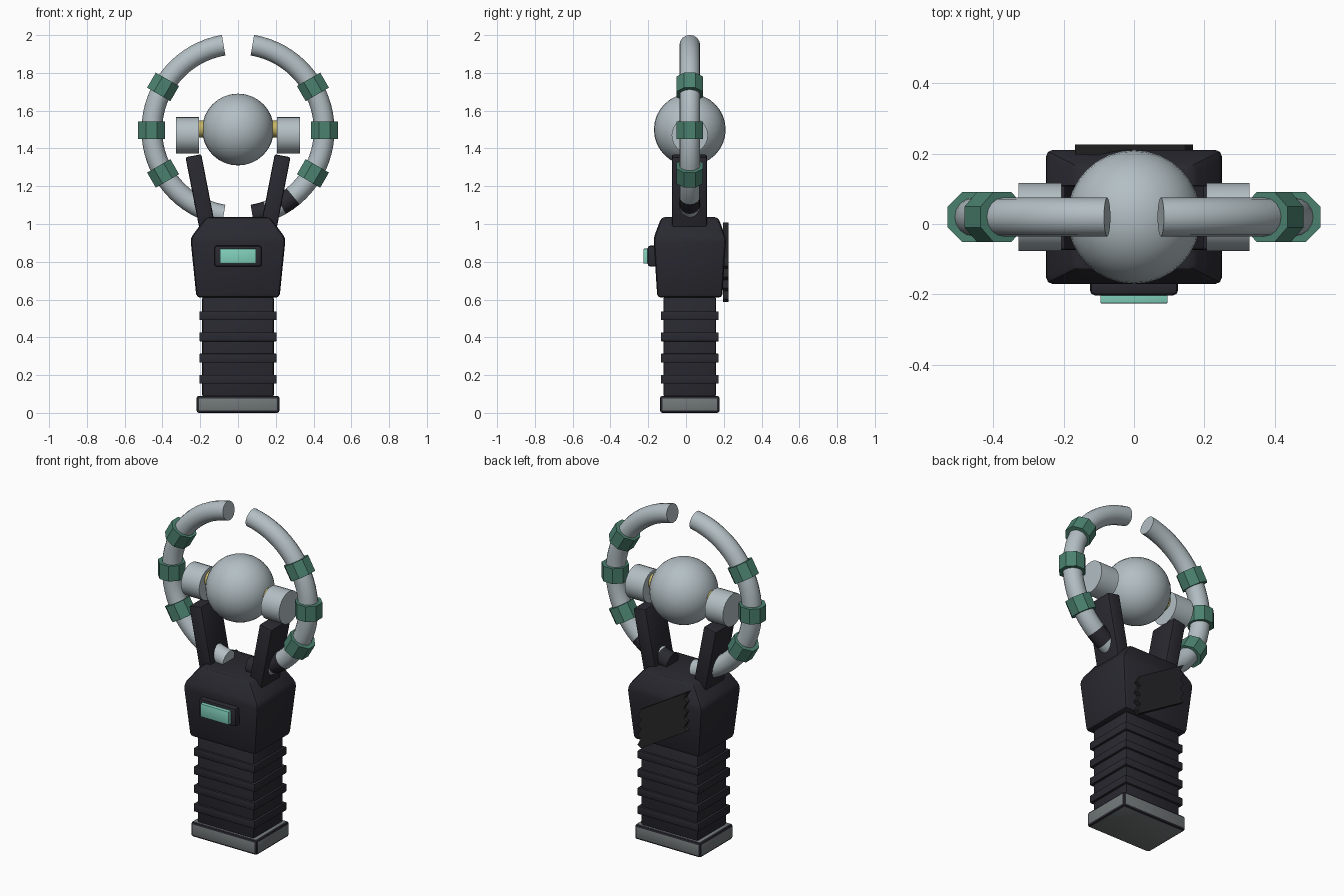
import bpy, bmesh, math
from mathutils import Matrix, Vector

cube = bpy.data.objects.get("Cube")
if cube:
    bpy.data.objects.remove(cube, do_unlink=True)

Y0 = 0.02          # depth of the main axis
RING_Z = 1.497     # centre of the open ring
RING_R = 0.456
TUBE_R = 0.055


def material(name, r, g, b):
    m = bpy.data.materials.new(name)
    m.use_nodes = True
    m.diffuse_color = (r, g, b, 1)
    m.node_tree.nodes["Principled BSDF"].inputs["Base Color"].default_value = (r, g, b, 1)
    return m


DARK = material("dark_plastic", 0.022, 0.022, 0.030)
CHARCOAL = material("charcoal", 0.020, 0.020, 0.022)
STEEL = material("pale_steel", 0.45, 0.52, 0.55)
GREY = material("grey_metal", 0.17, 0.19, 0.19)
GREEN = material("green_band", 0.07, 0.22, 0.16)
TEAL = material("teal_button", 0.22, 0.63, 0.50)
GOLD = material("gold", 0.55, 0.45, 0.13)


def finish(name, bm, mats, smooth=30):
    bmesh.ops.recalc_face_normals(bm, faces=bm.faces)
    mesh = bpy.data.meshes.new(name)
    bm.to_mesh(mesh)
    bm.free()
    for m in mats:
        mesh.materials.append(m)
    ob = bpy.data.objects.new(name, mesh)
    bpy.context.collection.objects.link(ob)
    if smooth:
        bpy.ops.object.select_all(action='DESELECT')
        ob.select_set(True)
        bpy.context.view_layer.objects.active = ob
        bpy.ops.object.shade_smooth_by_angle(angle=math.radians(smooth))
    return ob


def bevel(bm, width, segments=2):
    if width:
        bmesh.ops.bevel(bm, geom=bm.edges[:], offset=width, segments=segments,
                        profile=0.5, affect='EDGES', clamp_overlap=True)


def skin(bm, loops):
    """Bridge a stack of equal loops and cap both ends."""
    rows = [[bm.verts.new(p) for p in loop] for loop in loops]
    n = len(rows[0])
    for a, b in zip(rows, rows[1:]):
        for i in range(n):
            j = (i + 1) % n
            bm.faces.new((a[i], a[j], b[j], b[i]))
    bm.faces.new(rows[0])
    bm.faces.new(rows[-1])


def stack(name, sections, mat, width):
    """Rectangular sections (z, half x, half y) joined upward."""
    bm = bmesh.new()
    skin(bm, [[(sx * hx, Y0 + sy * hy, z) for sx, sy in ((-1, -1), (1, -1), (1, 1), (-1, 1))]
              for z, hx, hy in sections])
    bevel(bm, width)
    return finish(name, bm, [mat])


def box(name, centre, size, mat, width=0, tilt=0):
    bm = bmesh.new()
    bmesh.ops.create_cube(bm, size=1)
    bmesh.ops.scale(bm, vec=size, verts=bm.verts)
    bevel(bm, width)
    bmesh.ops.transform(bm, verts=bm.verts,
                        matrix=Matrix.Translation(centre) @ Matrix.Rotation(tilt, 4, 'Y'))
    return finish(name, bm, [mat])


def cylinder(name, centre, radius, depth, sides, mat, turn, spin=0, smooth=30):
    bm = bmesh.new()
    bmesh.ops.create_cone(bm, cap_ends=True, segments=sides, radius1=radius, radius2=radius, depth=depth)
    bmesh.ops.transform(bm, verts=bm.verts, matrix=Matrix.Translation(centre)
                        @ Matrix.Rotation(turn, 4, 'Y') @ Matrix.Rotation(spin, 4, 'Z'))
    return finish(name, bm, [mat], smooth)


def ring_point(side, angle, radius):
    return Vector((side * radius * math.cos(angle), Y0, RING_Z + radius * math.sin(angle)))


def half_ring(name, side):
    end = math.radians(80.4)
    steps, sides = 32, 16
    loops = []
    for s in range(steps + 1):
        a = -end + 2 * end * s / steps
        loop = []
        for k in range(sides):
            t = math.tau * k / sides
            p = ring_point(side, a, RING_R + TUBE_R * math.cos(t))
            p.y += TUBE_R * math.sin(t)
            loop.append(p)
        loops.append(loop)
    bm = bmesh.new()
    skin(bm, loops)
    # dark sleeves near the lower left end
    if side > 0:
        for f in bm.faces:
            c = f.calc_center_median()
            a = math.degrees(math.atan2(c.z - RING_Z, c.x))
            if a < -71 or -61 < a < -50:
                f.material_index = 1
    return finish(name, bm, [STEEL, DARK], 40)


# Foot: grey panels framed by dark rounded edges
bm = bmesh.new()
bmesh.ops.create_cube(bm, size=1)
bmesh.ops.scale(bm, vec=(0.44, 0.316, 0.09), verts=bm.verts)
bmesh.ops.translate(bm, vec=(0, Y0, 0.045), verts=bm.verts)
bevel(bm, 0.013)
bm.normal_update()
for f in bm.faces:
    f.material_index = 0 if max(abs(c) for c in f.normal) > 0.999 else 1
finish("foot", bm, [GREY, DARK])

# Ribbed handle
stack("handle", [(0.085, 0.19, 0.14), (0.615, 0.19, 0.14)], DARK, 0.012)
for i in range(4):
    box(f"handle_rib_{i + 1}", (0, Y0, 0.178 + i * 0.112), (0.408, 0.306, 0.047), DARK, 0.004)

# Head block
stack("head", [(0.61, 0.22, 0.172), (0.925, 0.252, 0.192), (1.037, 0.168, 0.15)], DARK, 0.02)

# Front button
box("button_housing", (0, -0.175, 0.83), (0.25, 0.055, 0.112), DARK, 0.014)
box("button", (0, -0.205, 0.83), (0.19, 0.04, 0.078), TEAL, 0.002)

# Slanted back plate with toothed sides
TEETH, HEIGHT, RISE = 4, 0.235, 0.2
outline = []
for side in (1, -1):
    edge = []
    for k in range(2 * TEETH + 1):
        x = side * 0.155 + (0.012 if k % 2 else -0.012)
        edge.append((x, 0.79 - HEIGHT / 2 + HEIGHT * k / (2 * TEETH) - RISE * x / 0.335))
    outline += edge if side > 0 else edge[::-1]
bm = bmesh.new()
skin(bm, [[(x, y, z) for x, z in outline] for y in (0.196, 0.225)])
finish("back_plate", bm, [CHARCOAL], 0)

# Paired parts
for side, word in ((1, "left"), (-1, "right")):
    tilt = side * math.radians(11)
    box(f"{word}_prong", (side * 0.199, Y0 - 0.002, 1.17), (0.085, 0.185, 0.39), DARK, 0.01, tilt)
    cylinder(f"{word}_side_drum", (side * 0.267, Y0, 1.47), 0.096, 0.121, 24, STEEL, math.pi / 2)
    cylinder(f"{word}_gold_pin", (side * 0.195, Y0, 1.503), 0.045, 0.07, 16, GOLD, math.pi / 2)
    half_ring(f"{word}_ring_half", side)
    for deg, place in ((30, "upper"), (0, "middle"), (-30, "lower")):
        a = math.radians(deg)
        cylinder(f"{word}_{place}_band", ring_point(side, a, RING_R + 0.002), 0.077, 0.092, 8,
                 GREEN, -side * a, math.pi / 8, 0)

# Central ball
bm = bmesh.new()
bmesh.ops.create_uvsphere(bm, u_segments=32, v_segments=16, radius=0.19)
bmesh.ops.translate(bm, vec=(0, Y0, 1.5), verts=bm.verts)
finish("ball", bm, [STEEL], 40)
